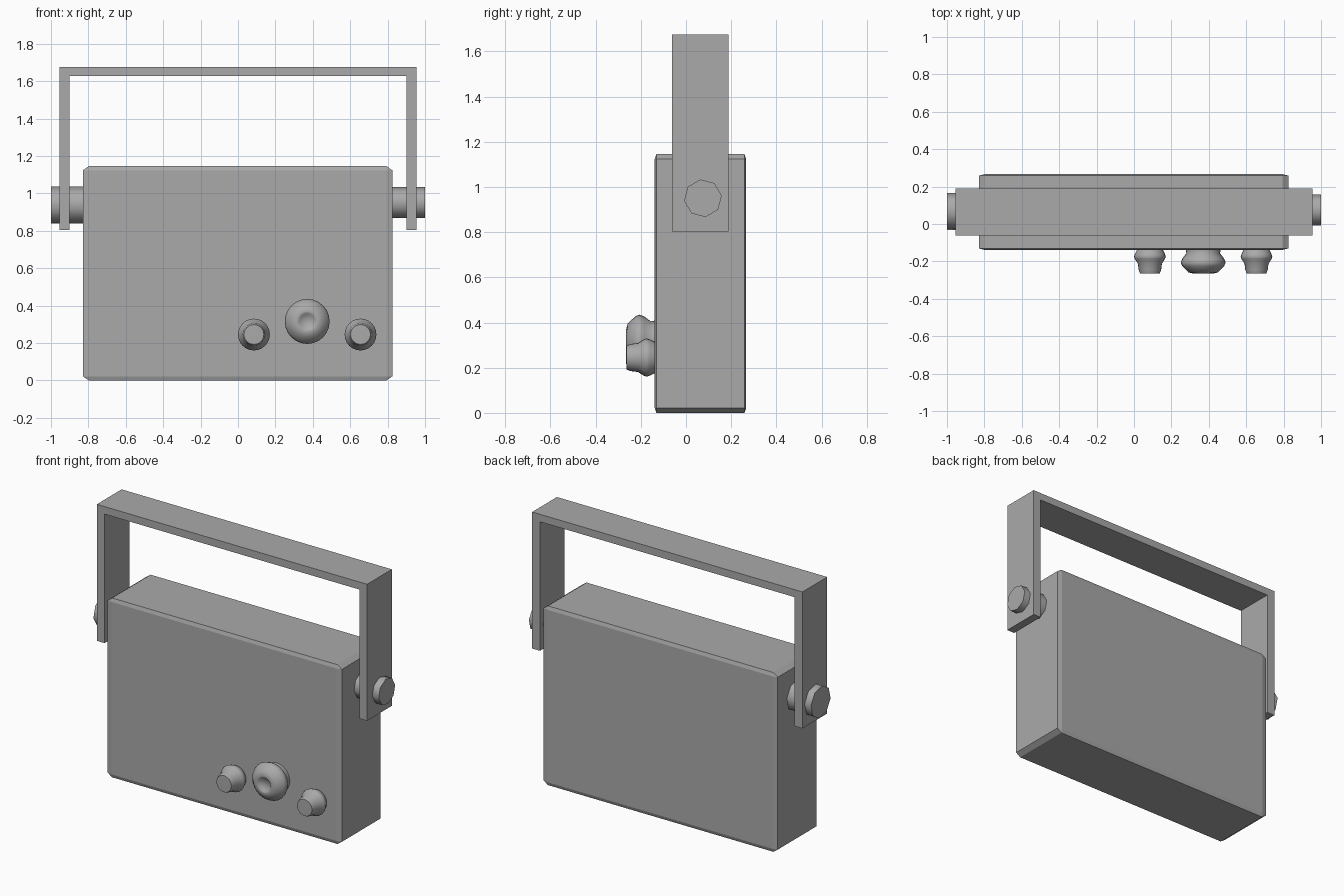
import bpy, bmesh, math
from mathutils import Matrix, Vector

cube = bpy.data.objects.get("Cube")
if cube:
    bpy.data.objects.remove(cube, do_unlink=True)

grey = bpy.data.materials.new("mid_grey")
grey.use_nodes = True
colour = (0.4, 0.4, 0.4, 1)
grey.diffuse_color = colour
grey.node_tree.nodes["Principled BSDF"].inputs["Base Color"].default_value = colour


def finish(name, bm, smooth_angle=None):
    """Turn a bmesh into a named, coloured object."""
    bmesh.ops.recalc_face_normals(bm, faces=bm.faces)
    mesh = bpy.data.meshes.new(name)
    bm.to_mesh(mesh)
    bm.free()
    mesh.materials.append(grey)
    obj = bpy.data.objects.new(name, mesh)
    bpy.context.collection.objects.link(obj)
    if smooth_angle:
        bpy.ops.object.select_all(action="DESELECT")
        obj.select_set(True)
        bpy.context.view_layer.objects.active = obj
        bpy.ops.object.shade_smooth_by_angle(angle=math.radians(smooth_angle))
    return obj


# Case: a chamfered cube stretched to size, so the chamfer stretches with it
bm = bmesh.new()
bmesh.ops.create_cube(bm, size=1)
bmesh.ops.bevel(bm, geom=bm.edges[:], offset=0.019, segments=1, affect="EDGES")
bmesh.ops.scale(bm, vec=(1.655, 0.405, 1.145), verts=bm.verts)
bmesh.ops.translate(bm, vec=(-0.002, 0.064, 0.5725), verts=bm.verts)
finish("case", bm)

# Handle: a square arch outline extruded front to back
half, inner, foot, top, under = 0.955, 0.9, 0.803, 1.675, 1.627
outline = [(-half, foot), (-half, top), (half, top), (half, foot),
           (inner, foot), (inner, under), (-inner, under), (-inner, foot)]
bm = bmesh.new()
face = bm.faces.new([bm.verts.new((x, -0.061, z)) for x, z in outline])
out = bmesh.ops.extrude_face_region(bm, geom=[face])
moved = [v for v in out["geom"] if isinstance(v, bmesh.types.BMVert)]
bmesh.ops.translate(bm, vec=(0, 0.25, 0), verts=moved)
finish("handle", bm)


# Pivot pins: eight-sided rods through the handle legs
def pin(name, side, radius, y, z):
    bm = bmesh.new()
    bmesh.ops.create_cone(bm, cap_ends=True, segments=8, radius1=radius,
                          radius2=radius, depth=0.2)
    turn = Matrix.Rotation(math.radians(8), 4, "X") @ Matrix.Rotation(math.pi / 2, 4, "Y")
    bm.transform(Matrix.Translation((side * 0.9, y, z)) @ turn)
    finish(name, bm, 50)


pin("left_pin", 1, 0.084, 0.075, 0.95)
pin("right_pin", -1, 0.1, 0.068, 0.938)


# Knobs: profiles of (radius, distance from the case) turned around the y axis
def knob(name, x, z, profile):
    bm = bmesh.new()
    verts = [bm.verts.new((r, -0.13 - d, 0)) for r, d in profile]
    edges = [bm.edges.new(pair) for pair in zip(verts, verts[1:])]
    bmesh.ops.spin(bm, geom=verts + edges, cent=(0, 0, 0), axis=(0, 1, 0),
                   angle=math.tau, steps=24)
    bmesh.ops.remove_doubles(bm, verts=bm.verts, dist=0.0005)
    bmesh.ops.translate(bm, vec=Vector((x, 0, z)), verts=bm.verts)
    finish(name, bm, 60)


small = [(0, 0), (0.065, 0), (0.08, 0.03), (0.085, 0.045), (0.08, 0.057),
         (0.064, 0.083), (0.06, 0.115), (0.053, 0.134), (0, 0.135)]
large = [(0, 0), (0.095, 0), (0.09, 0.026), (0.112, 0.055), (0.12, 0.077),
         (0.112, 0.095), (0.08, 0.128), (0.055, 0.135), (0.045, 0.133),
         (0.035, 0.122), (0, 0.118)]
knob("right_knob", 0.085, 0.245, small)
knob("left_knob", 0.655, 0.245, small)
knob("tuning_knob", 0.37, 0.315, large)
